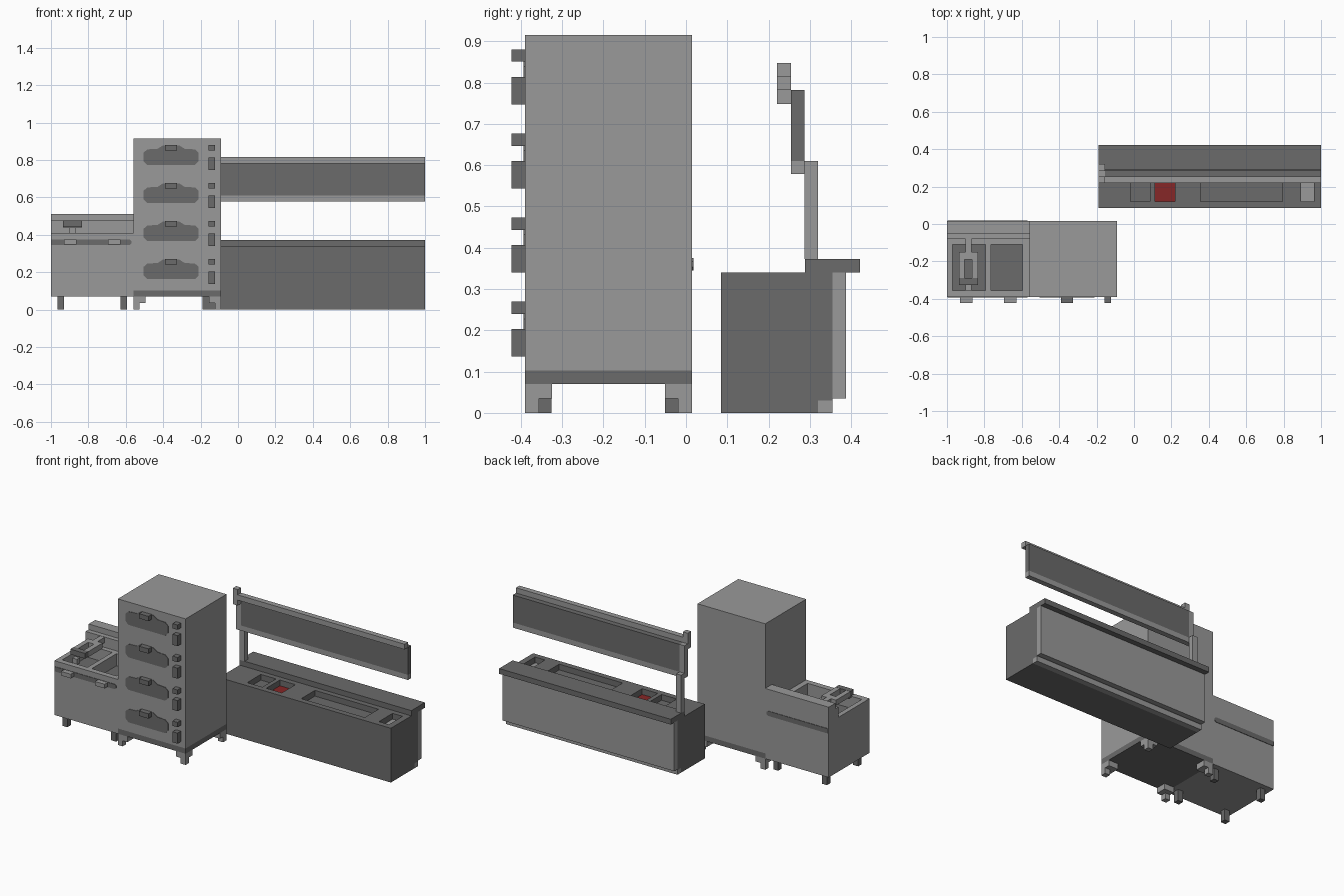
import bpy, bmesh

old = bpy.data.objects.get("Cube")
if old:
    bpy.data.objects.remove(old, do_unlink=True)


def material(name, rgb):
    m = bpy.data.materials.new(name)
    m.use_nodes = True
    m.diffuse_color = (*rgb, 1)
    m.node_tree.nodes["Principled BSDF"].inputs["Base Color"].default_value = (*rgb, 1)
    return m


LIGHT = material("light grey", (0.32, 0.32, 0.32))
DARK = material("dark grey", (0.145, 0.145, 0.145))
RED = material("red", (0.24, 0.02, 0.02))


def finish(name, bm, mat):
    bmesh.ops.recalc_face_normals(bm, faces=bm.faces)
    me = bpy.data.meshes.new(name)
    bm.to_mesh(me)
    bm.free()
    me.materials.append(mat)
    ob = bpy.data.objects.new(name, me)
    bpy.context.collection.objects.link(ob)
    return ob


def boxes(name, mat, *specs):
    """One object from boxes given as x0, x1, y0, y1, z0, z1."""
    bm = bmesh.new()
    for x0, x1, y0, y1, z0, z1 in specs:
        vs = bmesh.ops.create_cube(bm, size=1)["verts"]
        for v in vs:
            v.co.x = x1 if v.co.x > 0 else x0
            v.co.y = y1 if v.co.y > 0 else y0
            v.co.z = z1 if v.co.z > 0 else z0
    return finish(name, bm, mat)


def plate(name, mat, outline, y0, y1):
    """Thin panel: an x/z outline extruded along y."""
    bm = bmesh.new()
    f = bm.faces.new([bm.verts.new((x, y0, z)) for x, z in outline])
    ext = bmesh.ops.extrude_face_region(bm, geom=[f])["geom"]
    for v in ext:
        if isinstance(v, bmesh.types.BMVert):
            v.co.y = y1
    return finish(name, bm, mat)


def tray(name, mat, x, y, z, holes, hy):
    """Slab with a row of rectangular openings through it."""
    specs = [(*x, y[0], hy[0], *z), (*x, hy[1], y[1], *z)]
    edges = [x[0]] + [e for h in holes for e in h] + [x[1]]
    for a, b in zip(edges[::2], edges[1::2]):
        specs.append((a, b, *hy, *z))
    return boxes(name, mat, *specs)


# Oven tower
TX0, TX1, Y0, Y1 = -0.56, -0.09, -0.39, 0.015
boxes("tower_body", LIGHT, (TX0, TX1, Y0, Y1, 0.103, 0.915))
boxes("tower_plinth", DARK, (TX0, TX1, Y0, Y1, 0.07, 0.103))
for i in range(4):
    z = 0.163 + i * 0.2035
    plate(f"oven_window_{i + 1}", DARK,
          [(-0.485, z), (-0.23, z), (-0.21, z + 0.02), (-0.21, z + 0.065),
           (-0.23, z + 0.083), (-0.285, z + 0.086), (-0.315, z + 0.105),
           (-0.4, z + 0.105), (-0.43, z + 0.086), (-0.485, z + 0.083),
           (-0.505, z + 0.065), (-0.505, z + 0.02)], Y0 - 0.003, Y0 + 0.003)
    boxes(f"oven_handle_{i + 1}", DARK,
          (-0.39, -0.325, -0.423, Y0, z + 0.077, z + 0.107))
    boxes(f"oven_controls_{i + 1}", DARK,
          (-0.157, -0.123, -0.423, Y0, z + 0.077, z + 0.107),
          (-0.157, -0.123, -0.423, Y0, z - 0.026, z + 0.04))

# Stepped tower legs: a bracket with a foot at its outer corner
for sx, xe in ((1, TX0), (-1, TX1)):
    for sy, ye in ((1, Y0), (-1, Y1)):
        spec = []
        for w, z0, z1 in ((0.066, 0.035, 0.07), (0.034, 0, 0.035)):
            xs = sorted((xe, xe + sx * w))
            ys = sorted((ye, ye + sy * w))
            spec.append((*xs, *ys, z0, z1))
        boxes("tower_leg", LIGHT, *spec)

# Sink unit with two basins
boxes("sink_body", LIGHT, (-1, TX0, Y0, Y1, 0.07, 0.33))
basins = [(-0.97, -0.795), (-0.765, -0.595)]
tray("sink_rim", LIGHT, (-1, TX0), (Y0, Y1), (0.33, 0.41), basins, (-0.355, -0.11))
for a, b in basins:
    boxes("basin_floor", DARK, (a, b, -0.355, -0.11, 0.328, 0.334))
boxes("sink_backsplash", LIGHT, (-1, TX0, -0.08, -0.05, 0.41, 0.475),
      (-1, TX0, -0.05, Y1, 0.41, 0.51))
for side, ya, yb in (("front", Y0 - 0.003, Y0 + 0.003), ("back", Y1 - 0.003, Y1 + 0.003)):
    plate(f"sink_stripe_{side}", DARK,
          [(-0.998, 0.345), (-0.58, 0.345), (-0.57, 0.353), (-0.57, 0.367),
           (-0.58, 0.375), (-0.998, 0.375)], ya, yb)
for x in (-0.93, -0.695):
    boxes("sink_handle", LIGHT, (x, x + 0.067, -0.423, Y0, 0.348, 0.374))
for x in (-0.965, -0.627):
    for y in (-0.36, -0.051):
        boxes("sink_leg", DARK, (x, x + 0.034, y, y + 0.034, 0, 0.07))

# Faucet
boxes("faucet_arm", LIGHT, (-0.9, -0.868, -0.19, -0.08, 0.44, 0.474),
      (-0.935, -0.905, -0.29, -0.15, 0.44, 0.474),
      (-0.865, -0.833, -0.29, -0.15, 0.44, 0.474),
      (-0.905, -0.865, -0.19, -0.15, 0.44, 0.474),
      (-0.9, -0.868, -0.355, -0.325, 0.405, 0.44))
boxes("faucet_front", DARK, (-0.935, -0.833, -0.325, -0.29, 0.442, 0.475))

# Serving counter
CX0, CX1 = -0.19, 1.0
boxes("counter_body", DARK, (CX0, CX1, 0.085, 0.32, 0, 0.3),
      (CX0, CX1, 0.32, 0.355, 0.03, 0.3))
wells = [(-0.02, 0.085), (0.112, 0.22), (0.355, 0.795), (0.893, 0.962)]
WY = (0.12, 0.255)
tray("counter_top", DARK, (CX0, CX1), (0.085, 0.355), (0.3, 0.34), wells, WY)
for (a, b), mat in zip(wells, (DARK, RED, DARK, LIGHT)):
    boxes("well_floor", mat, (a, b, *WY, 0.298, 0.304))
boxes("counter_ledge", DARK, (CX0, CX1, 0.288, 0.422, 0.34, 0.373))
boxes("counter_back_panel", LIGHT, (CX0, CX1, 0.355, 0.388, 0.035, 0.34))
boxes("counter_kickboard", LIGHT, (CX0, CX1, 0.32, 0.355, 0, 0.03))

# Raised screen above the counter
boxes("screen_glass", DARK, (CX0 + 0.034, CX1, 0.254, 0.287, 0.61, 0.782))
boxes("screen_frame", LIGHT, (CX0, CX1, 0.254, 0.287, 0.578, 0.61),
      (CX0, CX0 + 0.034, 0.254, 0.287, 0.61, 0.782))
boxes("screen_cap", LIGHT, (CX0 + 0.034, CX1, 0.22, 0.254, 0.782, 0.815))
boxes("screen_end_tab", LIGHT, (CX0, CX0 + 0.034, 0.22, 0.254, 0.748, 0.848))
boxes("screen_post", LIGHT, (CX0, CX0 + 0.034, 0.287, 0.32, 0.373, 0.61))
